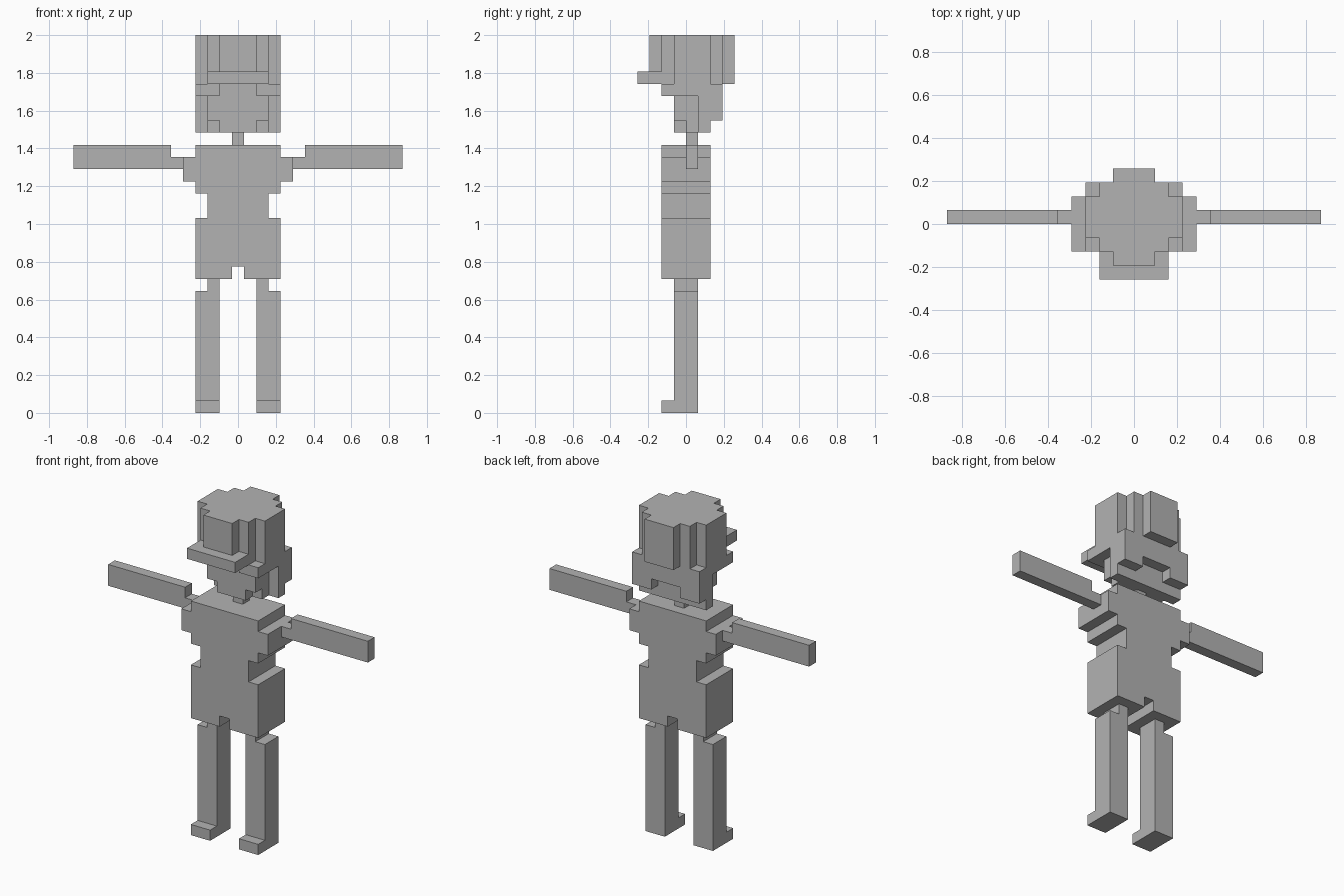
import bpy, bmesh, math
from mathutils import Vector

if "Cube" in bpy.data.objects:
    bpy.data.objects.remove(bpy.data.objects["Cube"])

U = 2 / 31  # size of one block

grey = bpy.data.materials.new("plain grey")
grey.diffuse_color = (0.45, 0.45, 0.45, 1)
grey.use_nodes = True
grey.node_tree.nodes["Principled BSDF"].inputs["Base Color"].default_value = grey.diffuse_color


def box(x0, x1, y0, y1, z0, z1):
    """Block cells in an inclusive range; columns are centred on whole x."""
    return {(x, y, z) for x in range(x0, x1 + 1)
            for y in range(y0, y1 + 1) for z in range(z0, z1 + 1)}


def mirror(cells):
    return {(-x, y, z) for x, y, z in cells}


parts = {}

# Cap: rounded crown and brim
parts["cap"] = (box(-1, 1, -3, 3, 28, 30) | box(-2, 2, -2, 2, 27, 30)
                | box(-3, 3, -1, 1, 27, 30) | box(-1, 1, 3, 3, 27, 30))
parts["cap_brim"] = box(-2, 2, -4, -3, 27, 27)

# Hair: sideburns, sides, back with a notch, nape row
side = box(2, 3, -2, -2, 26, 26) | box(3, 3, -1, 2, 26, 26) | box(3, 3, 1, 2, 24, 25)
back = (box(-3, 3, 2, 2, 24, 26) - box(-1, 1, 2, 2, 24, 24)) | box(-3, 3, 1, 1, 23, 23)
parts["hair"] = side | mirror(side) | back

# Face with narrower chin, and neck
parts["face"] = (box(-2, 2, -1, 1, 24, 26) | box(-1, 1, -1, -1, 23, 23)
                 | box(-2, 2, 0, 0, 23, 23))
parts["neck"] = box(0, 0, 0, 0, 22, 22)

# Torso: chest, sleeves, waist, hips with a crotch notch
parts["torso"] = (box(-3, 3, -2, 1, 18, 21) | box(-4, 4, -2, 1, 19, 20)
                  | box(-2, 2, -2, 1, 16, 17))
parts["shorts"] = box(-3, 3, -2, 1, 11, 15) - box(0, 0, -2, 1, 11, 11)

# Limbs
arm = box(5, 5, 0, 0, 20, 20) | box(6, 13, 0, 0, 20, 21)
leg = box(2, 2, -1, 0, 10, 10) | box(2, 3, -1, 0, 0, 9)
foot = box(2, 3, -2, -2, 0, 0)
for name, cells in (("arm", arm), ("leg", leg), ("foot", foot)):
    parts["left_" + name] = cells
    parts["right_" + name] = mirror(cells)

solid = set().union(*parts.values())


def build(name, cells):
    """Skin the outer sides of the blocks and merge flat areas."""
    bm = bmesh.new()
    for c in cells:
        for axis in range(3):
            for s in (-1, 1):
                n = list(c)
                n[axis] += s
                if tuple(n) in solid:
                    continue
                d = [Vector(), Vector(), Vector()]
                for k in range(3):
                    d[k][k] = 0.5
                mid = Vector((c[0], c[1] + 0.5, c[2] + 0.5)) + d[axis] * s
                a, b = d[(axis + 1) % 3], d[(axis + 2) % 3]
                ring = [mid - a - b, mid + a - b, mid + a + b, mid - a + b]
                if s < 0:
                    ring.reverse()
                bm.faces.new([bm.verts.new(p * U) for p in ring])
    bmesh.ops.remove_doubles(bm, verts=bm.verts, dist=1e-4)
    bmesh.ops.dissolve_limit(bm, angle_limit=math.radians(1),
                             verts=bm.verts, edges=bm.edges)
    mesh = bpy.data.meshes.new(name)
    bm.to_mesh(mesh)
    bm.free()
    mesh.materials.append(grey)
    bpy.context.collection.objects.link(bpy.data.objects.new(name, mesh))


for name, cells in parts.items():
    build(name, cells)
